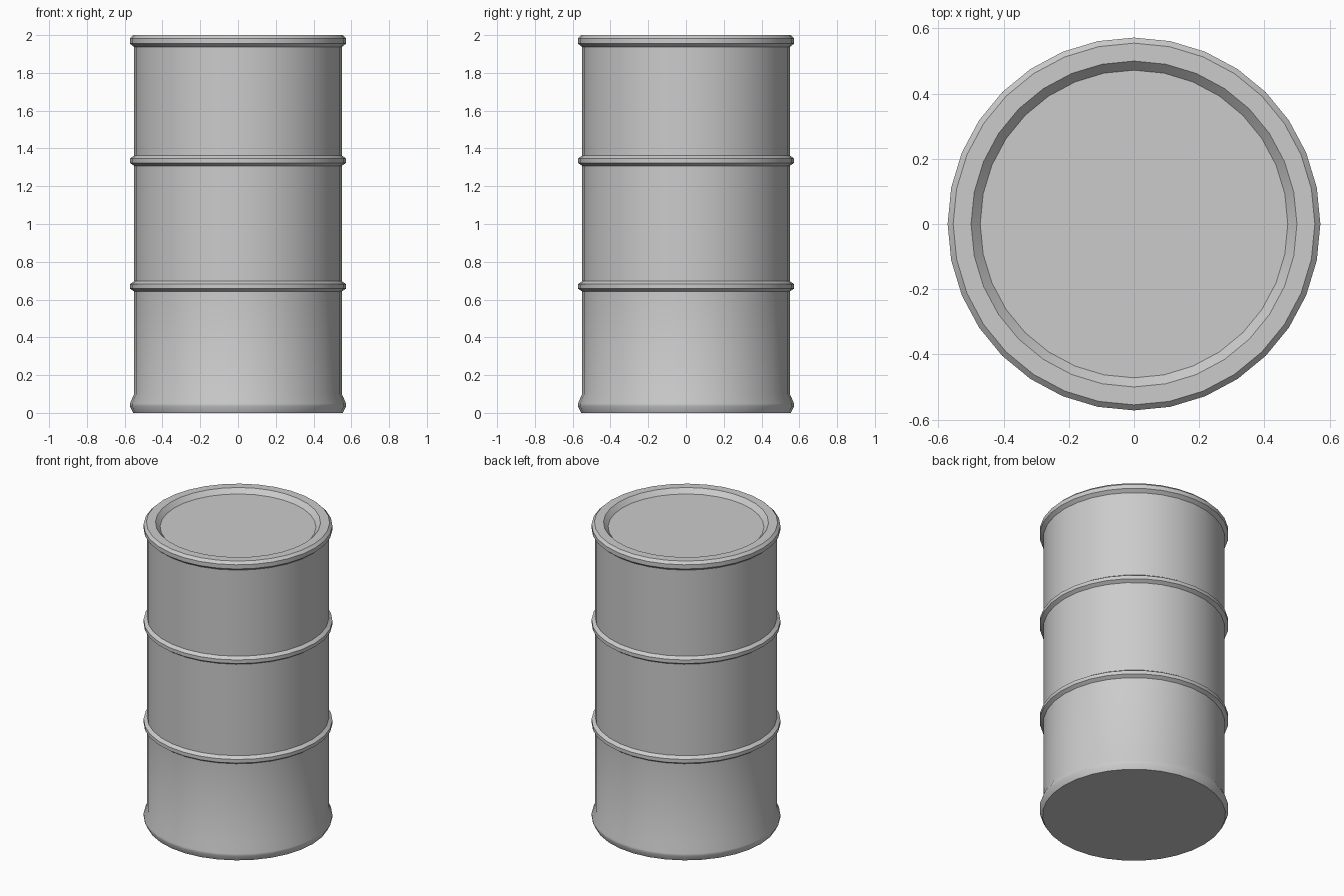
import bpy
import bmesh
from math import cos, sin, tau, radians

SIDES = 32
BODY_R, RIM_R = 0.55, 0.572

cube = bpy.data.objects.get("Cube")
if cube:
    bpy.data.objects.remove(cube, do_unlink=True)

steel = bpy.data.materials.new("grey steel")
steel.use_nodes = True
grey = (0.6, 0.6, 0.6, 1)
steel.diffuse_color = grey
steel.node_tree.nodes["Principled BSDF"].inputs["Base Color"].default_value = grey


def lathe(name, profile, cap_bottom=False, cap_top=False):
    """Sweep (radius, height) points around the z axis."""
    bm = bmesh.new()
    rings = [[bm.verts.new((r * cos(tau * i / SIDES), r * sin(tau * i / SIDES), z))
              for i in range(SIDES)] for r, z in profile]
    for low, high in zip(rings, rings[1:]):
        for i in range(SIDES):
            j = (i + 1) % SIDES
            bm.faces.new((low[i], low[j], high[j], high[i]))
    if cap_bottom:
        bm.faces.new(rings[0][::-1])
    if cap_top:
        bm.faces.new(rings[-1])
    mesh = bpy.data.meshes.new(name)
    bm.to_mesh(mesh)
    bm.free()
    mesh.materials.append(steel)
    obj = bpy.data.objects.new(name, mesh)
    bpy.context.collection.objects.link(obj)
    bpy.ops.object.select_all(action='DESELECT')
    obj.select_set(True)
    bpy.context.view_layer.objects.active = obj
    bpy.ops.object.shade_smooth_by_angle(angle=radians(30))
    return obj


def hoop(z):
    """Raised chamfered rolling hoop centred on height z."""
    return [(BODY_R, z - 0.027), (RIM_R, z - 0.012),
            (RIM_R, z + 0.012), (BODY_R, z + 0.027)]


# Drum shell: flared foot, two rolling hoops, chamfered top rim
foot = [(0.555, 0), (RIM_R, 0.035), (RIM_R, 0.05), (BODY_R, 0.1)]
top_rim = [(BODY_R, 1.937), (RIM_R, 1.955), (RIM_R, 1.983), (0.555, 2.0), (0.5, 2.0)]
lathe("drum_shell", foot + hoop(0.67) + hoop(1.335) + top_rim, cap_bottom=True)

# Recessed lid with a sloping edge
lathe("drum_lid", [(0.5, 2.0), (0.472, 1.97)], cap_top=True)
lid = bpy.data.objects["drum_lid"]
bm = bmesh.new()
bm.from_mesh(lid.data)
for face in bm.faces:
    if face.normal.z < 0:
        face.normal_flip()
bm.to_mesh(lid.data)
bm.free()
